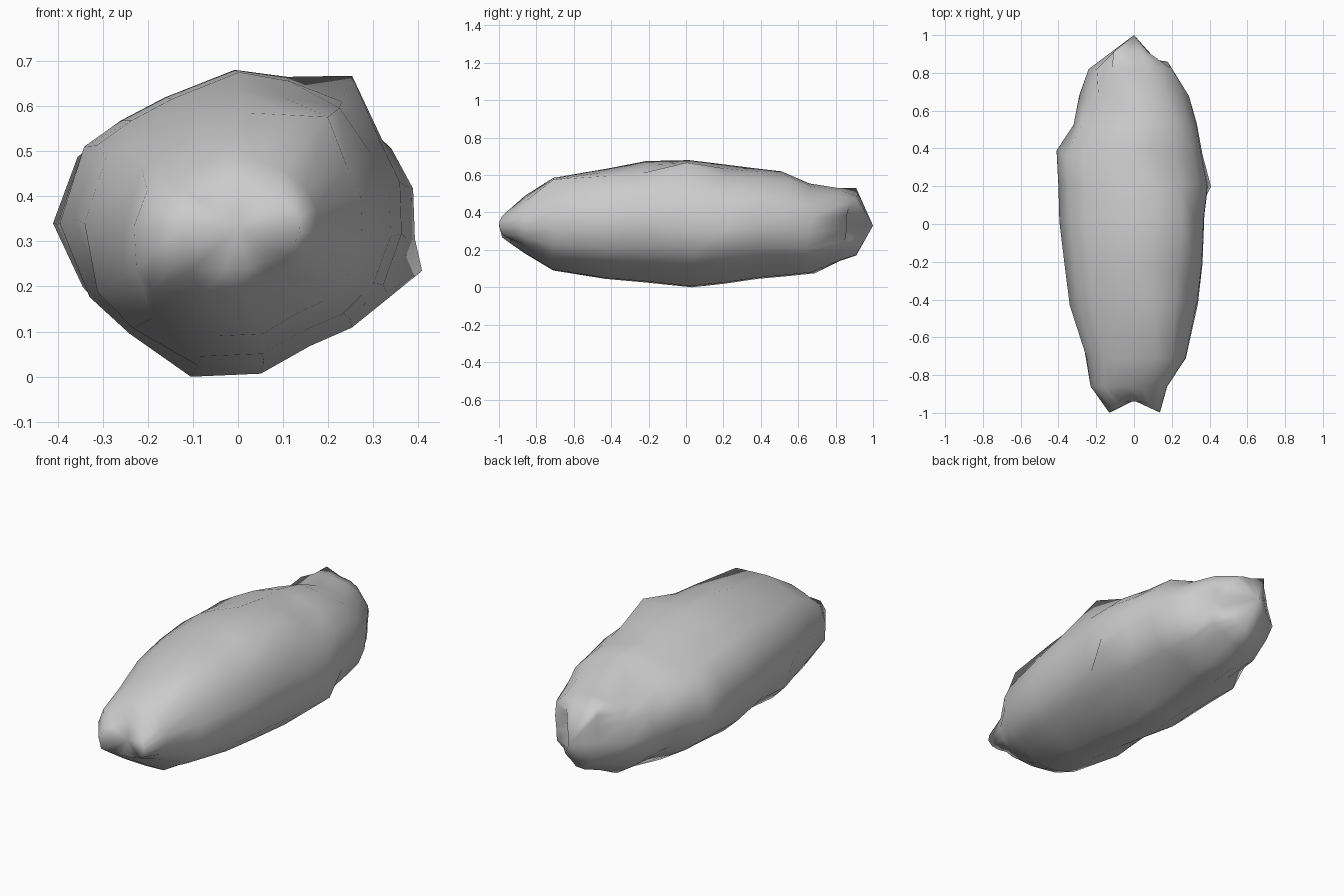
import bpy, bmesh, random
random.seed(4)

# normalised cross-section of the boulder, counter-clockwise seen from the front
section = [(-.25, -1), (.15, -.98), (.43, -.8), (.67, -.68), (.87, -.45), (.98, -.1),
           (.97, .25), (.85, .53), (.62, .8), (.3, .94), (0, 1), (-.4, .82),
           (-.65, .67), (-.86, .5), (-1, 0), (-.83, -.48), (-.6, -.72)]

# rings along the length: y, x min, x max, z min, z max
rings = [(-.94, -.13, .14, .24, .42),
         (-.86, -.23, .18, .18, .49),
         (-.71, -.25, .28, .09, .585),
         (-.42, -.34, .345, .045, .635),
         (-.22, -.365, .37, .025, .675),
         (.03, -.395, .38, 0, .68),
         (.21, -.40, .40, .02, .655),
         (.37, -.41, .37, .045, .635),
         (.53, -.32, .34, .06, .62),
         (.67, -.29, .30, .075, .555),
         (.82, -.24, .235, .14, .53),
         (.91, -.12, .12, .17, .50)]

# bumps and dents: (ring, point) -> offset
bumps = {(0, 15): (-.02, 0, -.02), (0, 16): (-.03, .02, -.03),
         (1, 15): (-.03, 0, -.02), (1, 16): (-.04, 0, -.03),
         (2, 15): (-.05, 0, .01), (2, 16): (-.045, 0, -.03),
         (3, 15): (-.03, 0, -.01), (3, 16): (-.03, 0, -.02),
         (2, 8): (.02, 0, .04), (2, 9): (.02, 0, .01), (3, 8): (.01, 0, .02),
         (5, 8): (.02, -.03, .055), (5, 9): (0, 0, .005),
         (6, 4): (.06, 0, .04),
         (10, 12): (-.04, 0, .02), (10, 11): (-.02, 0, .03),
         (11, 11): (-.06, 0, .06), (11, 12): (-.03, 0, .03), (11, 10): (-.03, 0, 0),
         (10, 4): (-.03, .03, 0), (10, 5): (-.06, .04, 0), (10, 6): (-.05, .04, 0),
         (11, 4): (0, -.03, 0), (11, 5): (-.01, -.07, 0),
         (11, 6): (-.01, -.07, 0), (11, 7): (0, -.04, 0)}

bm = bmesh.new()
loops = []
for i, (y, x0, x1, z0, z1) in enumerate(rings):
    loop = []
    for j, (u, v) in enumerate(section):
        x = (x0 + x1) / 2 + (x1 - x0) / 2 * u
        z = (z0 + z1) / 2 + (z1 - z0) / 2 * v
        dy = 0
        if i == 0:
            # twin prongs at the front end
            dy = -.06 * max(0, abs(u) - .4) / .6
        elif 2 < i < len(rings) - 2:
            dy = random.uniform(-.02, .02)
        bx, by, bz = bumps.get((i, j), (0, 0, 0))
        loop.append(bm.verts.new((x + bx, y + dy + by, z + bz)))
    loops.append(loop)

# skin between the rings
n = len(section)
for a, b in zip(loops, loops[1:]):
    for j in range(n):
        k = (j + 1) % n
        bm.faces.new((a[j], a[k], b[k], b[j]))

# closing points at both ends
for loop, tip in ((loops[0], (0, -.935, .33)), (loops[-1], (0, 1, .33))):
    t = bm.verts.new(tip)
    for j in range(n):
        bm.faces.new((loop[j], loop[(j + 1) % n], t))

bmesh.ops.recalc_face_normals(bm, faces=bm.faces)
for f in bm.faces:
    f.smooth = True
mesh = bpy.data.meshes.new("boulder")
bm.to_mesh(mesh)
bm.free()
boulder = bpy.data.objects.new("boulder", mesh)
bpy.context.collection.objects.link(boulder)
